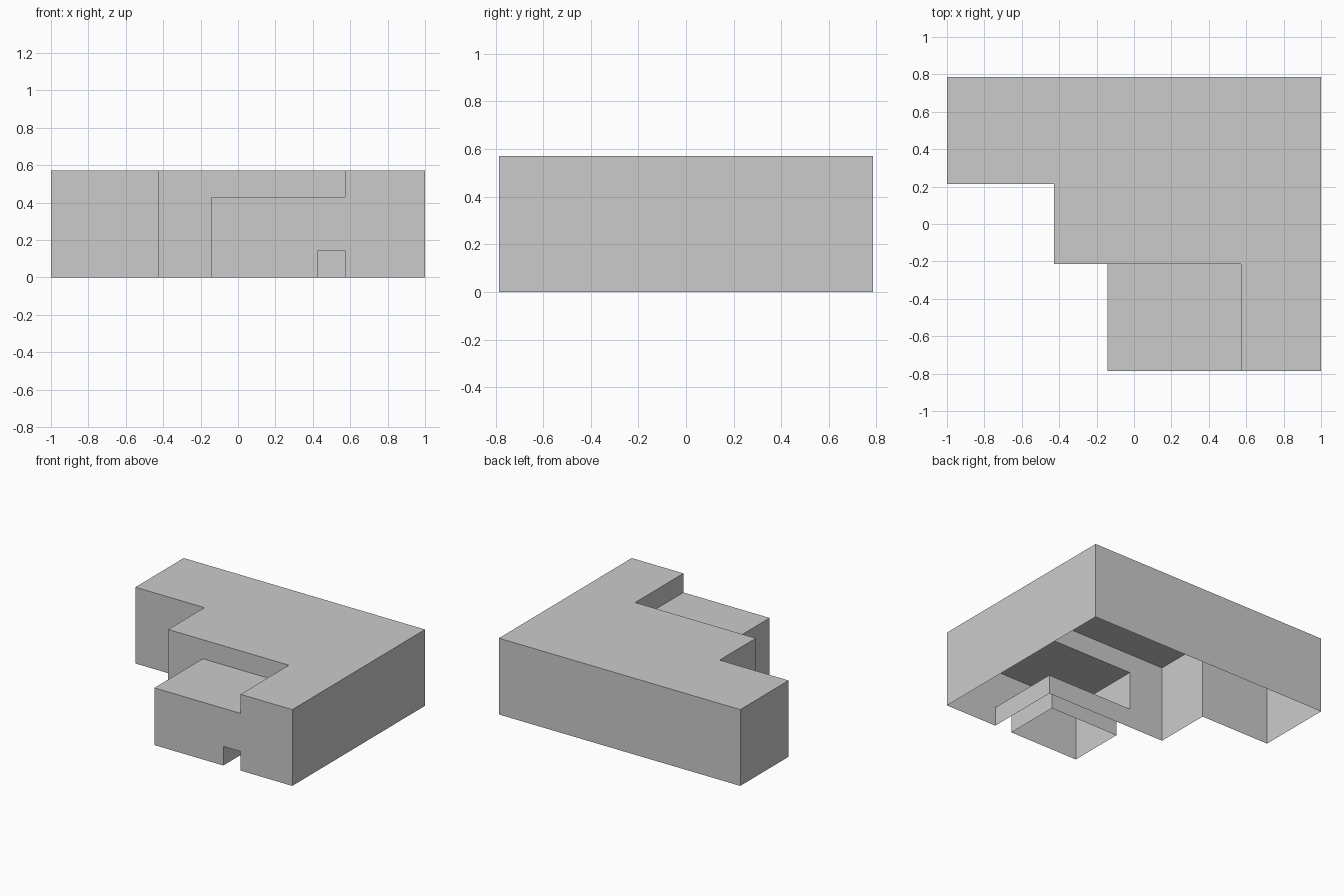
import bpy, bmesh
from itertools import product
from mathutils import Vector

if "Cube" in bpy.data.objects:
    bpy.data.objects.remove(bpy.data.objects["Cube"])

U = 1 / 7                      # module: model is 14 x 11 x 4 modules

# Solid volumes as (min corner, max corner) in modules, from front left bottom
VOLUMES = [
    ((0, 7, 0), (14, 11, 4)),   # back bar
    ((4, 4, 0), (14, 7, 4)),    # middle step
    ((11, 0, 0), (14, 4, 4)),   # front right wing
    ((6, 0, 1), (11, 4, 3)),    # lower block bridging the groove
    ((6, 0, 0), (10, 3, 1)),    # foot of the lower block
]

cells = set()
for lo, hi in VOLUMES:
    cells.update(product(*(range(a, b) for a, b in zip(lo, hi))))

# Outer skin of the joined volumes, left open underneath
bm = bmesh.new()
directions = [Vector(d) for d in ((1, 0, 0), (-1, 0, 0), (0, 1, 0), (0, -1, 0), (0, 0, 1), (0, 0, -1))]
for cell in sorted(cells):
    for d in directions:
        neighbour = tuple(int(c + n) for c, n in zip(cell, d))
        if neighbour in cells or neighbour[2] < 0:
            continue
        centre = Vector(cell) + Vector((0.5, 0.5, 0.5)) + d / 2
        u = Vector((d.z, d.x, d.y)) / 2
        v = d.cross(u)
        corners = (centre - u - v, centre + u - v, centre + u + v, centre - u + v)
        bm.faces.new([bm.verts.new((p - Vector((7, 5.5, 0))) * U) for p in corners])

# Weld and merge the flat areas into clean faces
bmesh.ops.remove_doubles(bm, verts=bm.verts, dist=1e-4)
bmesh.ops.dissolve_limit(bm, angle_limit=0.01, verts=bm.verts, edges=bm.edges)

mesh = bpy.data.meshes.new("stepped_shell")
bm.to_mesh(mesh)
bm.free()
shell = bpy.data.objects.new("stepped_shell", mesh)
bpy.context.collection.objects.link(shell)
